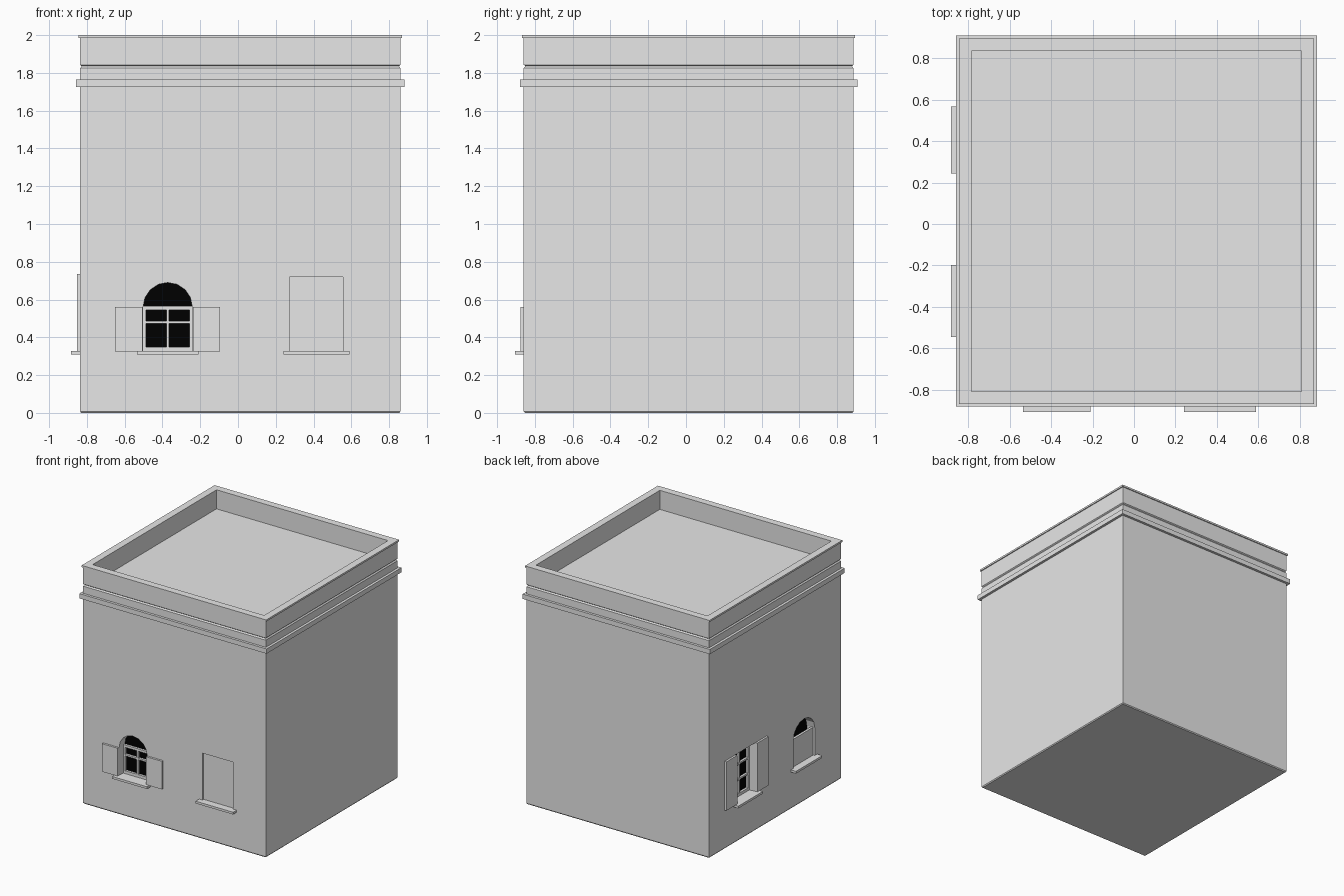
import bpy, bmesh, math
from mathutils import Matrix

if "Cube" in bpy.data.objects:
    bpy.data.objects.remove(bpy.data.objects["Cube"])

CX, CY, HX, HY = 0.012, 0.014, 0.848, 0.873   # wall centre and half sizes


def material(name, v):
    m = bpy.data.materials.new(name)
    m.diffuse_color = (v, v, v, 1)
    m.use_nodes = True
    m.node_tree.nodes["Principled BSDF"].inputs["Base Color"].default_value = m.diffuse_color
    return m


PLASTER = material("plaster_grey", 0.8)
DARK = material("dark_glass", 0.0)


def finish(name, bm, mat, matrix=None):
    bmesh.ops.recalc_face_normals(bm, faces=bm.faces)
    me = bpy.data.meshes.new(name)
    bm.to_mesh(me)
    bm.free()
    me.materials.append(mat)
    ob = bpy.data.objects.new(name, me)
    bpy.context.collection.objects.link(ob)
    if matrix:
        ob.matrix_world = matrix
    return ob


def loft(name, profile):
    """Sweep (offset, height) points around the rectangular plan."""
    bm = bmesh.new()
    rings = [[bm.verts.new((CX + sx * (HX + o), CY + sy * (HY + o), z))
              for sx, sy in ((-1, -1), (1, -1), (1, 1), (-1, 1))] for o, z in profile]
    for a, b in zip(rings, rings[1:]):
        for i in range(4):
            j = (i + 1) % 4
            bm.faces.new((a[i], a[j], b[j], b[i]))
    bm.faces.new(rings[0])
    bm.faces.new(rings[-1])
    return finish(name, bm, PLASTER)


def prism(name, outline, d0, d1, mat, M):
    """Extrude a wall-plane outline from depth d0 to d1 (positive is outward)."""
    bm = bmesh.new()
    a = [bm.verts.new((u, -d0, z)) for u, z in outline]
    b = [bm.verts.new((u, -d1, z)) for u, z in outline]
    for i in range(len(a)):
        j = (i + 1) % len(a)
        bm.faces.new((a[i], a[j], b[j], b[i]))
    bm.faces.new(a)
    bm.faces.new(b)
    return finish(name, bm, mat, M)


def rect(u0, u1, z0, z1):
    return [(u0, z0), (u1, z0), (u1, z1), (u0, z1)]


def arch(w, z0, z1, rise, n=8):
    return [(-w, z0), (w, z0)] + [(w * math.cos(math.pi * i / n), z1 + rise * math.sin(math.pi * i / n))
                                  for i in range(n + 1)]


# Main block and mouldings
walls = loft("walls", [(-0.006, 0), (0, 0.008), (0, 1.825), (-0.008, 1.836)])
loft("cornice", [(0, 1.725), (0.021, 1.725), (0.021, 1.765), (0, 1.765)])
loft("parapet", [(-0.008, 1.836), (0, 1.843), (0, 1.985), (0.008, 1.985), (0.008, 2.0),
                 (-0.052, 2.0), (-0.052, 1.84)])

FRONT = Matrix.Translation((0, CY - HY, 0))
LEFT = Matrix.Translation((CX - HX, 0, 0)) @ Matrix.Rotation(-math.pi / 2, 4, 'Z')
cutters = []
Z0, DEEP = 0.325, -0.08


def window(tag, wall, u, arched, is_open):
    M = wall @ Matrix.Translation((u, 0, 0))
    w = 0.13 if is_open else 0.142
    top = 0.56 if arched else (0.735 if is_open else 0.72)
    outline = arch(w, Z0, top, 0.13) if arched else rect(-w, w, Z0, top)
    deep = DEEP if is_open or arched else -0.02
    cutters.append(prism(tag + "_cutter", outline, deep, 0.1, PLASTER, M))
    # Sill
    s = w + 0.032
    prism(tag + "_sill", rect(-s, s, 0.308, Z0 + 0.002), -0.03, 0.047, PLASTER, M)
    if is_open or arched:
        prism(tag + "_glass", outline, deep - 0.002, deep + 0.006, DARK, M)
    if is_open:
        # Sash frame and glazing bars
        bars = [rect(-w, -w + 0.016, Z0, top), rect(w - 0.016, w, Z0, top),
                rect(-0.007, 0.007, Z0, top), rect(-w, w, Z0, Z0 + 0.024),
                rect(-w, w, top - 0.015, top + 0.005 * arched)]
        bars += [rect(-w, w, z, z + 0.014) for z in ((0.473,) if arched else (0.46, 0.59))]
        for i, bar in enumerate(bars):
            prism(f"{tag}_frame_bar_{i}", bar, deep, deep + 0.025, PLASTER, M)
        # Shutters folded back on the wall
        for side in (-1, 1):
            a, b = sorted((side * (w + 0.003), side * (w + 0.148)))
            prism(f"{tag}_shutter_{'right' if side > 0 else 'left'}",
                  rect(a, b, Z0, top), 0, 0.017, PLASTER, M)
    else:
        # Closed shutters inside the opening
        for side in (-1, 1):
            a, b = sorted((0, side * w))
            prism(f"{tag}_shutter_{'right' if side > 0 else 'left'}",
                  rect(a, b, Z0, top), -0.035, -0.015, PLASTER, M)


window("front_arched_window", FRONT, -0.372, True, True)
window("front_closed_window", FRONT, 0.415, False, False)
window("side_open_window", LEFT, -0.405, False, True)
window("side_arched_window", LEFT, 0.371, True, False)

# Cut the window recesses out of the walls
bpy.context.view_layer.objects.active = walls
for c in cutters:
    mod = walls.modifiers.new("recess", 'BOOLEAN')
    mod.operation, mod.solver, mod.object = 'DIFFERENCE', 'EXACT', c
    bpy.ops.object.modifier_apply(modifier=mod.name)
for c in cutters:
    bpy.data.objects.remove(c)
